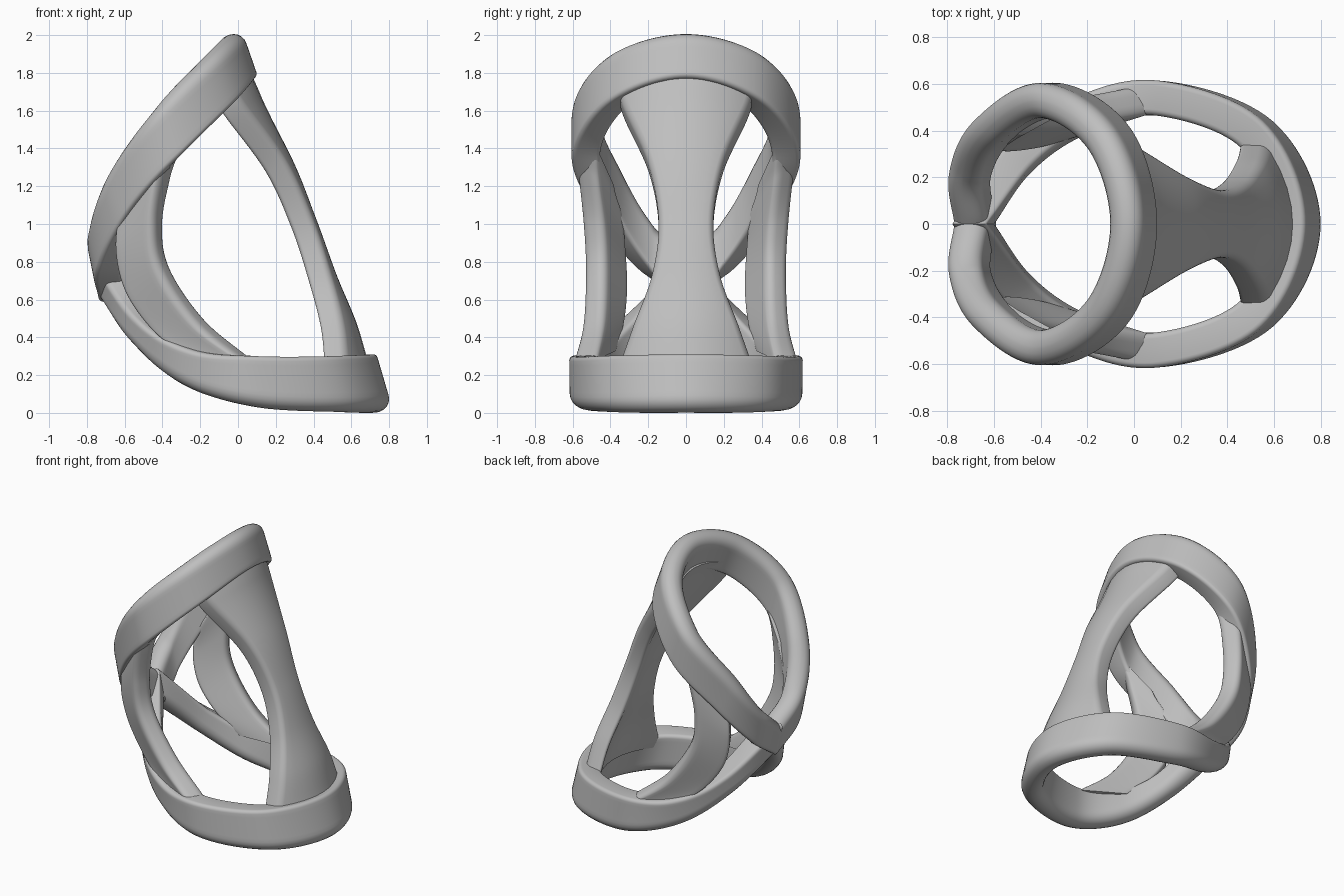
import bpy, bmesh, math
from mathutils import Vector as V

cube = bpy.data.objects.get("Cube")
if cube:
    bpy.data.objects.remove(cube)

mat = bpy.data.materials.new("plain_grey")
mat.use_nodes = True
GREY = (0.52, 0.52, 0.52, 1)
mat.diffuse_color = GREY
mat.node_tree.nodes["Principled BSDF"].inputs["Base Color"].default_value = GREY


def smooth_path(points, steps):
    """Catmull-Rom curve through the points."""
    pts = [2 * points[0] - points[1]] + points + [2 * points[-1] - points[-2]]
    out = []
    for i in range(1, len(pts) - 2):
        a, b, c, d = pts[i - 1:i + 3]
        for k in range(steps):
            t = k / steps
            out.append((2 * b + (c - a) * t + (2 * a - 5 * b + 4 * c - d) * t * t
                        + (3 * b - a - 3 * c + d) * t ** 3) / 2)
    return out + [points[-1]]


def section(width, thick, r_a, r_b, n=5):
    """Rounded strip outline: (distance along width, offset from middle)."""
    h = thick / 2
    corners = [(width - r_b, h - r_b, r_b, 0), (r_a, h - r_a, r_a, 1),
               (r_a, r_a - h, r_a, 2), (width - r_b, r_b - h, r_b, 3)]
    out = []
    for u, v, r, q in corners:
        for k in range(n + 1):
            a = (q + k / n) * math.pi / 2
            out.append((u + r * math.cos(a), v + r * math.sin(a)))
        if q in (0, 2):  # extra points so that the strip can bow
            end = (r_a, h) if q == 0 else (width - r_b, -h)
            last = out[-1]
            out += [(last[0] + (end[0] - last[0]) * k / 8, end[1]) for k in range(1, 8)]
    return out


def strip(name, edge_a, edge_b, thick, r_a, r_b, steps=14, bow=0, seam=False):
    """Sweep a rounded strip whose sides follow two edge paths."""
    pa, pb = smooth_path(edge_a, steps), smooth_path(edge_b, steps)
    bm = bmesh.new()
    rings = []
    last = len(pa) - 1
    for i, (a, b) in enumerate(zip(pa, pb)):
        j, k = max(i - 1, 0), min(i + 1, last)
        tangent = (pa[k] + pb[k]) - (pa[j] + pb[j])
        across = (b - a).normalized()
        normal = across.cross(tangent)
        if seam:  # turn the ends gently into the plane of symmetry
            normal.y *= min(1, i / steps, (last - i) / steps)
        normal.normalize()
        width = (b - a).length
        ring = []
        for u, v in section(width, thick, r_a, r_b):
            s = 2 * u / width - 1
            lift = bow * (width / 2) ** 2 * (1 - s * s)
            ring.append(bm.verts.new(a + across * u + normal * (v + lift)))
        rings.append(ring)
    for p, q in zip(rings, rings[1:]):
        for i in range(len(p)):
            j = (i + 1) % len(p)
            bm.faces.new((p[i], p[j], q[j], q[i]))
    bm.faces.new(rings[0])
    bm.faces.new(rings[-1])
    bmesh.ops.recalc_face_normals(bm, faces=bm.faces)
    mesh = bpy.data.meshes.new(name)
    bm.to_mesh(mesh)
    bm.free()
    mesh.materials.append(mat)
    obj = bpy.data.objects.new(name, mesh)
    bpy.context.collection.objects.link(obj)
    bpy.ops.object.select_all(action="DESELECT")
    obj.select_set(True)
    bpy.context.view_layer.objects.active = obj
    bpy.ops.object.shade_smooth_by_angle(angle=math.radians(40))


def flip(p):
    return V((p.x, -p.y, p.z))


def both_sides(half):
    """Extend a half path, given from right middle to left middle, to a loop."""
    half = [V(p) for p in half]
    return [flip(p) for p in reversed(half[1:])] + half


# Upper ring band, from the high side down to the crossing
upper_rim = [(-.05, 0, 2.0), (-.16, .365, 1.895), (-.42, .53, 1.63),
             (-.66, .38, 1.28), (-.735, .2, 1.01), (-.71, 0, .84)]
upper_inner = [(.035, 0, 1.755), (-.06, .36, 1.63), (-.32, .53, 1.35),
               (-.56, .42, 1.04), (-.68, .22, .76), (-.66, 0, .6)]
strip("upper_ring", both_sides(upper_rim), both_sides(upper_inner),
      .15, .07, .025, seam=True)

# Lower ring band, from the low side up to the crossing
lower_rim = [(.745, 0, .005), (.56, .385, .005), (.1, .54, .03),
             (-.26, .43, .14), (-.51, .24, .35), (-.66, 0, .6)]
lower_inner = [(.66, 0, .295), (.5, .385, .295), (.1, .54, .3),
               (-.22, .48, .34), (-.48, .31, .5), (-.71, 0, .84)]
strip("lower_ring", both_sides(lower_rim), both_sides(lower_inner),
      .15, .07, .025, seam=True)

# Waisted wall joining the rings on the long side: edge x, half width, height
wall = [(-.12, .36, 1.74), (-.03, .335, 1.6), (.195, .2, 1.3), (.335, .145, 1.0),
        (.425, .18, .72), (.49, .28, .45), (.51, .37, .2)]
strip("waisted_wall", [V((x, y, z)) for x, y, z in wall],
      [V((x, -y, z)) for x, y, z in wall], .125, .03, .03, bow=1)

# Curved struts joining the rings at both sides
strut_front = [V(p) for p in [(-.33, .535, 1.43), (-.38, .53, 1.27), (-.42, .5, 1.0),
                              (-.38, .49, .76), (-.19, .5, .48), (.07, .54, .27)]]
strut_back = [V(p) for p in [(-.52, .43, 1.2), (-.59, .385, 1.05), (-.62, .37, .86),
                             (-.57, .36, .65), (-.44, .38, .46), (-.28, .43, .32)]]
strip("left_strut", strut_front, strut_back, .13, .045, .02)
strip("right_strut", [flip(p) for p in strut_front], [flip(p) for p in strut_back],
      .13, .045, .02)
